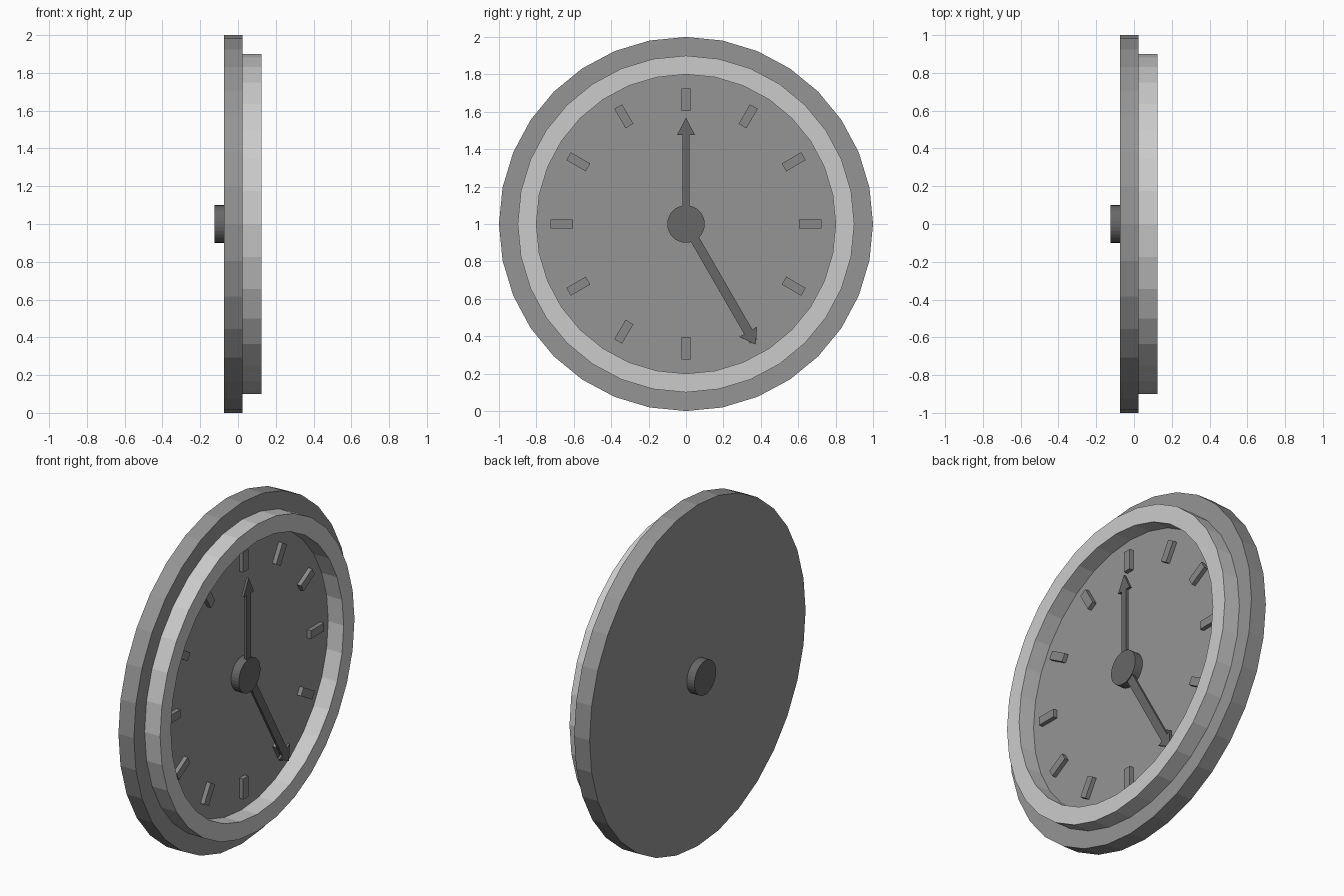
import bpy, bmesh, math
from mathutils import Matrix, Vector

if "Cube" in bpy.data.objects:
    bpy.data.objects.remove(bpy.data.objects["Cube"])

CENTRE = Vector((0, 0, 1))


def shade(name, v):
    mat = bpy.data.materials.new(name)
    mat.diffuse_color = (v, v, v, 1)
    mat.use_nodes = True
    mat.node_tree.nodes["Principled BSDF"].inputs["Base Color"].default_value = mat.diffuse_color
    return mat


PLATE = shade("plate_grey", 0.30)
MARK = shade("mark_grey", 0.25)
DARK = shade("dark_grey", 0.135)
RIM = shade("rim_grey", 0.8)


def finish(name, bm, mat):
    bmesh.ops.recalc_face_normals(bm, faces=bm.faces)
    me = bpy.data.meshes.new(name)
    bm.to_mesh(me)
    bm.free()
    me.materials.append(mat)
    ob = bpy.data.objects.new(name, me)
    bpy.context.collection.objects.link(ob)
    ob.location = CENTRE
    return ob


def prism(name, outline, x0, x1, mat, angle=0):
    """Extrude a (y, z) outline along x, then turn it clockwise about x."""
    bm = bmesh.new()
    face = bm.faces.new([bm.verts.new((x0, y, z)) for y, z in outline])
    ext = bmesh.ops.extrude_face_region(bm, geom=[face])["geom"]
    top = [v for v in ext if isinstance(v, bmesh.types.BMVert)]
    bmesh.ops.translate(bm, verts=top, vec=(x1 - x0, 0, 0))
    # extruding can drop the source face, so close the back if needed
    bmesh.ops.holes_fill(bm, edges=bm.edges, sides=0)
    bmesh.ops.rotate(bm, verts=bm.verts, matrix=Matrix.Rotation(-math.radians(angle), 3, 'X'))
    return finish(name, bm, mat)


def circle(r, n=32):
    return [(r * math.sin(2 * math.pi * i / n), r * math.cos(2 * math.pi * i / n)) for i in range(n)]


def ring(name, r0, r1, x0, x1, mat, n=32):
    bm = bmesh.new()
    loops = [[bm.verts.new((x, y, z)) for y, z in circle(r, n)]
             for r, x in ((r0, x0), (r1, x0), (r1, x1), (r0, x1))]
    for k in range(4):
        a, b = loops[k], loops[(k + 1) % 4]
        for i in range(n):
            j = (i + 1) % n
            bm.faces.new((a[i], a[j], b[j], b[i]))
    return finish(name, bm, mat)


def hand(name, length, head, half, head_half, angle):
    neck = length - head
    outline = [(-half, 0), (half, 0), (half, neck), (head_half, neck),
               (0, length), (-head_half, neck), (-half, neck)]
    return prism(name, outline, 0.055, 0.07, DARK, angle)


# Dial plate, raised rim and centre hub
prism("dial_plate", circle(1.0), -0.075, 0.025, PLATE)
ring("rim", 0.8, 0.9, -0.074, 0.125, RIM)
prism("hub", circle(0.1), -0.125, 0.075, DARK)

# Hour marks
for i in range(12):
    prism(f"hour_mark_{i + 1}",
          [(-0.024, 0.605), (0.024, 0.605), (0.024, 0.725), (-0.024, 0.725)],
          0.0, 0.05, MARK, 30 * (i + 1))

# Hands with arrow tips
hand("hour_hand", 0.57, 0.095, 0.019, 0.048, 0)
hand("minute_hand", 0.745, 0.08, 0.025, 0.055, 150)
